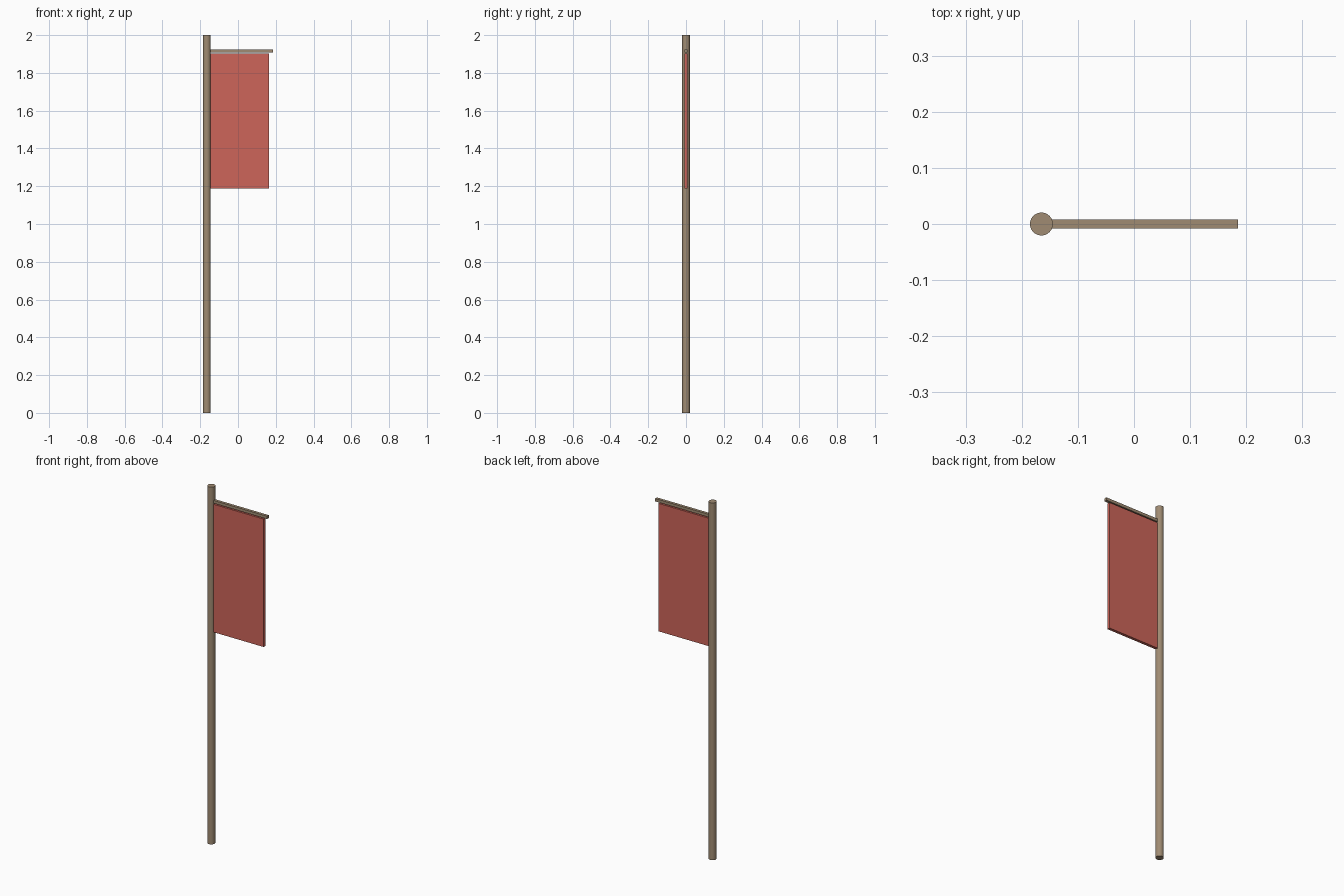
import bpy

default_cube = bpy.data.objects.get("Cube")
if default_cube:
    bpy.data.objects.remove(default_cube, do_unlink=True)


def make_material(name, color):
    mat = bpy.data.materials.new(name)
    mat.use_nodes = True
    mat.diffuse_color = color
    mat.node_tree.nodes["Principled BSDF"].inputs["Base Color"].default_value = color
    return mat


def add_box(name, low, high, mat):
    center = [(a + b) / 2 for a, b in zip(low, high)]
    bpy.ops.mesh.primitive_cube_add(size=1, location=center)
    box = bpy.context.object
    box.name = name
    box.scale = [b - a for a, b in zip(low, high)]
    bpy.ops.object.transform_apply(location=False, rotation=False, scale=True)
    box.data.materials.append(mat)
    return box


wood = make_material("weathered wood", (0.35, 0.26, 0.17, 1))
cloth = make_material("red cloth", (0.61, 0.13, 0.10, 1))

POLE_X, POLE_RADIUS, HEIGHT = -0.165, 0.0205, 2.0
HALF_DEPTH = 0.008

# Upright pole
bpy.ops.mesh.primitive_cylinder_add(vertices=24, radius=POLE_RADIUS, depth=HEIGHT,
                                    location=(POLE_X, 0, HEIGHT / 2))
pole = bpy.context.object
pole.name = "pole"
pole.data.materials.append(wood)
bpy.ops.object.shade_smooth_by_angle()

# Crossbar reaching out from the pole
add_box("crossbar", (POLE_X, -HALF_DEPTH, 1.909), (0.185, HALF_DEPTH, 1.925), wood)

# Hanging banner just below the crossbar
add_box("banner", (POLE_X, -HALF_DEPTH, 1.187), (0.165, HALF_DEPTH, 1.903), cloth)
